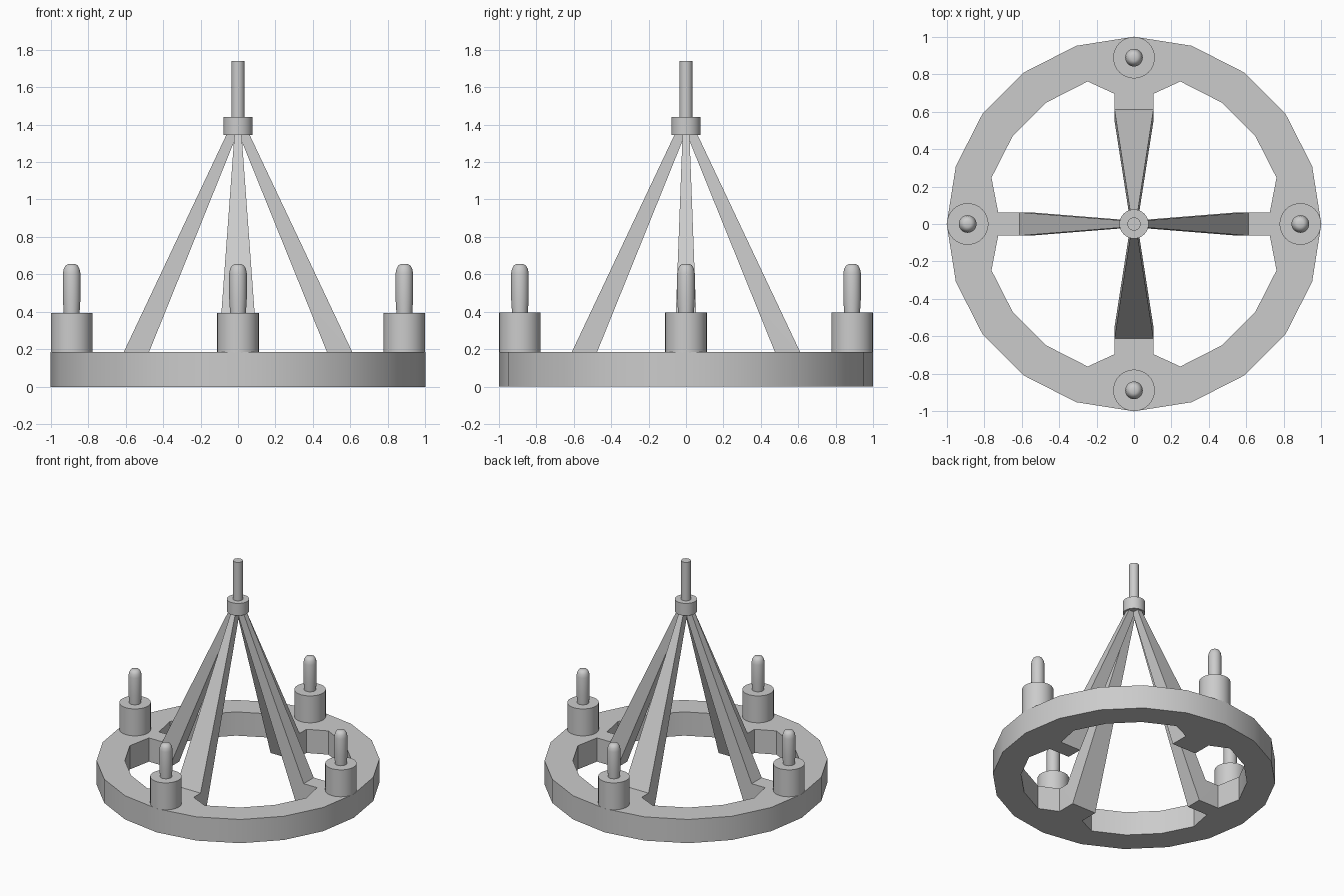
import bpy, bmesh
from math import sin, cos, pi, radians

if "Cube" in bpy.data.objects:
    bpy.data.objects.remove(bpy.data.objects["Cube"])

RING_H = 0.185
# per axis direction: (angle in degrees, arm half width, distance where arm joins ring)
ARMS = [(0, 0.062, 0.725), (90, 0.104, 0.695), (180, 0.062, 0.725), (270, 0.104, 0.695)]


def finish(name, bm, angle=30):
    bmesh.ops.recalc_face_normals(bm, faces=bm.faces)
    me = bpy.data.meshes.new(name)
    bm.to_mesh(me)
    bm.free()
    ob = bpy.data.objects.new(name, me)
    bpy.context.collection.objects.link(ob)
    bpy.ops.object.select_all(action='DESELECT')
    ob.select_set(True)
    bpy.context.view_layer.objects.active = ob
    bpy.ops.object.shade_smooth_by_angle(angle=radians(angle))
    return ob


def turn(deg, d, s):
    """Point at distance d along a direction and s sideways."""
    a = radians(deg)
    return (d * cos(a) - s * sin(a), d * sin(a) + s * cos(a))


def lathe(name, profile, loc=(0, 0), sides=32):
    """Closed turned part from (radius, height) points."""
    bm = bmesh.new()
    rings = [[bm.verts.new((loc[0] + r * cos(2 * pi * i / sides),
                            loc[1] + r * sin(2 * pi * i / sides), z))
              for i in range(sides)] for r, z in profile]
    for a, b in zip(rings, rings[1:]):
        for i in range(sides):
            j = (i + 1) % sides
            bm.faces.new((a[i], a[j], b[j], b[i]))
    bm.faces.new(rings[0][::-1])
    bm.faces.new(rings[-1])
    return finish(name, bm, 40)


# Twenty-sided base ring with inner points pulled in where the arms join
bm = bmesh.new()
outer, inner = [], []
for k in range(20):
    outer.append([bm.verts.new((*turn(k * 18, 1, 0), z)) for z in (0, RING_H)])
    if k % 5 == 0:
        deg, w, neck = ARMS[k // 5]
        pts = [turn(deg, neck, -w), turn(deg, neck, w)]
    else:
        pts = [turn(k * 18, 0.8, 0)]
    inner.append([[bm.verts.new((*p, z)) for z in (0, RING_H)] for p in pts])
for k in range(20):
    n = (k + 1) % 20
    a, b = inner[k][-1], inner[n][0]
    bm.faces.new((outer[k][0], outer[n][0], outer[n][1], outer[k][1]))
    bm.faces.new((a[0], a[1], b[1], b[0]))
    for z in (0, 1):
        bm.faces.new((outer[k][z], outer[n][z], b[z], a[z]))
        if k % 5 == 0:
            bm.faces.new((outer[k][z], inner[k][1][z], inner[k][0][z]))
finish("base_ring", bm)

# Tapered arms rising from the ring to the hub
for i, (deg, w, neck) in enumerate(ARMS):
    profile = [(neck, 0, w), (0.55, 0, w), (0.0, 1.36, 0.018),
               (0.055, 1.36, 0.018), (0.61, RING_H, w), (neck, RING_H, w)]
    bm = bmesh.new()
    left, right = [[bm.verts.new((*turn(deg, d, s * hw), z)) for d, z, hw in profile]
                   for s in (-1, 1)]
    for p in range(5):
        bm.faces.new((left[p], left[p + 1], right[p + 1], right[p]))
    for side in (left, right):
        bm.faces.new((side[0], side[1], side[4], side[5]))
        bm.faces.new((side[1], side[2], side[3], side[4]))
    finish(f"arm_{i + 1}", bm)

# Hub and hanging rod
lathe("hub", [(0.078, 1.345), (0.078, 1.44)])
lathe("hanging_rod", [(0.035, 1.43), (0.035, 1.74)])

# Candle holders and bulbs
for i in range(4):
    loc = turn(i * 90, 0.888, 0)
    lathe(f"holder_{i + 1}", [(0.111, RING_H - 0.005), (0.111, 0.395)], loc)
    lathe(f"bulb_{i + 1}", [(0.042, 0.39), (0.047, 0.47), (0.047, 0.605), (0.042, 0.63),
                            (0.032, 0.648), (0.018, 0.655)], loc)
